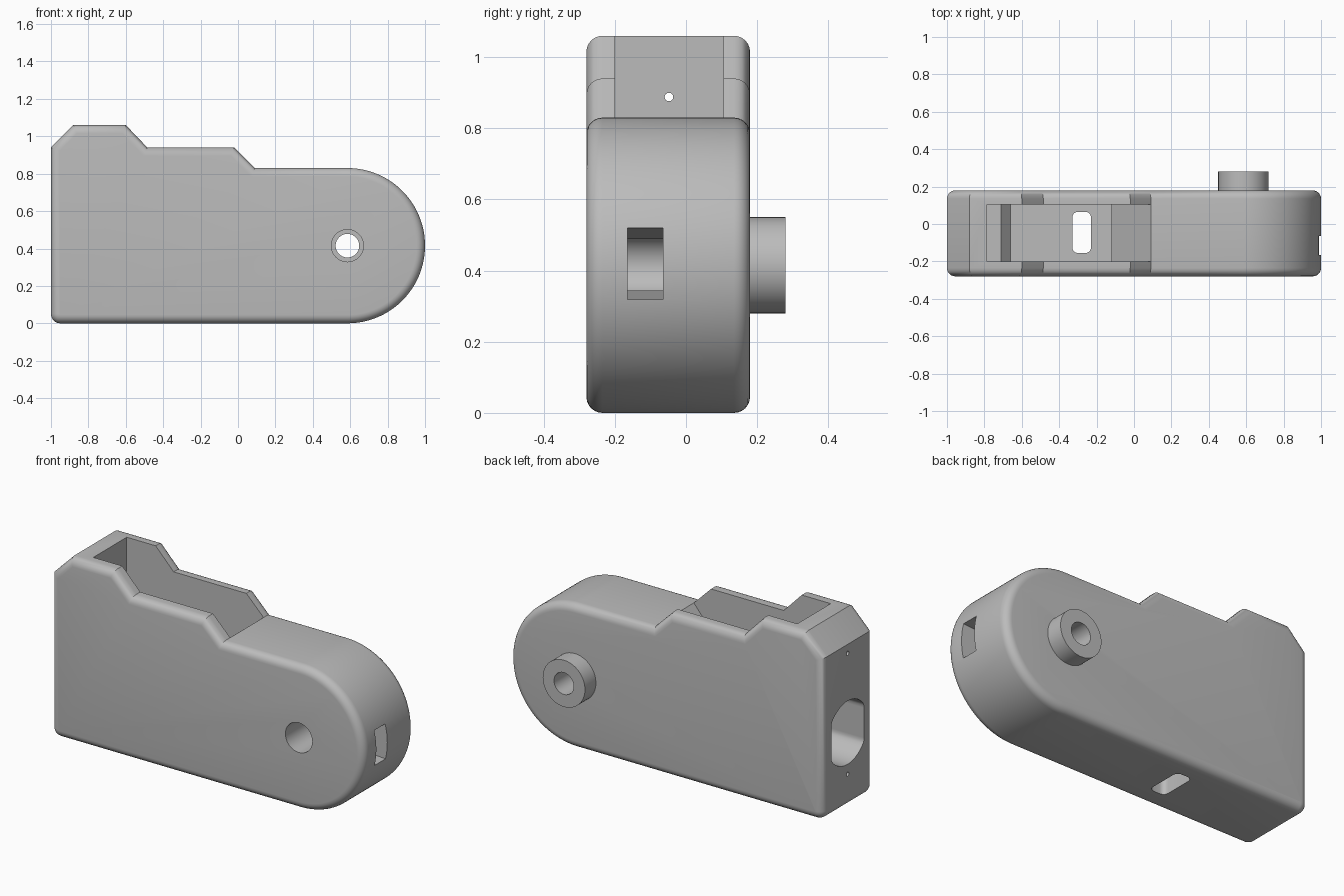
import bpy, bmesh
from math import sin, cos, pi, radians

cube = bpy.data.objects.get("Cube")
if cube:
    bpy.data.objects.remove(cube, do_unlink=True)

grey = bpy.data.materials.new("plain grey")
grey.use_nodes = True
GREY = (0.5, 0.5, 0.5, 1)
grey.diffuse_color = GREY
grey.node_tree.nodes["Principled BSDF"].inputs["Base Color"].default_value = GREY


def arc(cx, cy, r, start, end, n):
    steps = [radians(start + (end - start) * i / n) for i in range(n + 1)]
    return [(cx + r * cos(t), cy + r * sin(t)) for t in steps]


def circle(cx, cy, r, n=64):
    return arc(cx, cy, r, 0, 360, n)[:-1]


def rounded_box(x0, x1, y0, y1, r):
    return (arc(x1 - r, y1 - r, r, 0, 90, 6) + arc(x0 + r, y1 - r, r, 90, 180, 6)
            + arc(x0 + r, y0 + r, r, 180, 270, 6) + arc(x1 - r, y0 + r, r, 270, 360, 6))


def extrude(name, points, axis, a, b):
    """Prism of a 2D outline, running from a to b along the axis."""
    place = {"x": lambda u, v, d: (d, u, v),
             "y": lambda u, v, d: (u, d, v),
             "z": lambda u, v, d: (u, v, d)}[axis]
    bm = bmesh.new()
    rings = [[bm.verts.new(place(u, v, d)) for u, v in points] for d in (a, b)]
    bm.faces.new(rings[0])
    bm.faces.new(rings[1][::-1])
    n = len(points)
    for i in range(n):
        j = (i + 1) % n
        bm.faces.new((rings[0][i], rings[1][i], rings[1][j], rings[0][j]))
    bmesh.ops.recalc_face_normals(bm, faces=bm.faces[:])
    mesh = bpy.data.meshes.new(name)
    bm.to_mesh(mesh)
    bm.free()
    mesh.materials.append(grey)
    obj = bpy.data.objects.new(name, mesh)
    bpy.context.collection.objects.link(obj)
    return obj


def apply(obj, mod):
    bpy.ops.object.select_all(action="DESELECT")
    bpy.context.view_layer.objects.active = obj
    obj.select_set(True)
    bpy.ops.object.modifier_apply(modifier=mod.name)


def cut(obj, cutters):
    for cutter in cutters:
        mod = obj.modifiers.new("cut", "BOOLEAN")
        mod.operation = "DIFFERENCE"
        mod.solver = "EXACT"
        mod.object = cutter
        apply(obj, mod)


# Housing: stepped top, round end, softened front and back rims
PIVOT = (0.585, 0.415)
outline = [(-1, 0.94), (-0.88, 1.06), (-0.6, 1.06), (-0.485, 0.94), (-0.02, 0.94), (0.09, 0.83)]
outline += arc(*PIVOT, 0.415, 90, -90, 64)
outline += arc(-0.95, 0.05, 0.05, 270, 180, 8)
housing = extrude("housing", outline, "y", -0.28, 0.18)
bevel = housing.modifiers.new("rim", "BEVEL")
bevel.width = 0.045
bevel.segments = 6
bevel.limit_method = "ANGLE"
bevel.angle_limit = radians(60)
bevel.use_clamp_overlap = False
apply(housing, bevel)

# Pivot boss on the back
boss = extrude("pivot_boss", circle(*PIVOT, 0.135), "y", 0.175, 0.28)

# Open compartment with a ramp at one end and a ledge at the other
pocket = [(-0.785, 1.3), (-0.785, 0.16), (-0.71, 0.16), (-0.66, 0.1), (-0.12, 0.1),
          (-0.12, 0.58), (0.098, 0.84), (0.098, 1.3)]
compartment = extrude("compartment_cutter", pocket, "y", -0.2, 0.105)

# Pivot bore, wide from the front and narrow through the boss
bore = extrude("bore_cutter", circle(*PIVOT, 0.086), "y", -0.4, 0.1)
pin_hole = extrude("pin_hole_cutter", circle(*PIVOT, 0.063), "y", 0, 0.4)

# Flared slot from the round end into the bore
slot = extrude("end_slot_cutter", [(1.1, 0.31), (1.1, 0.53), (0.62, 0.488), (0.62, 0.345)],
               "y", -0.165, -0.065)

# Slot in the floor
floor_slot = extrude("floor_slot_cutter", rounded_box(-0.33, -0.23, -0.155, 0.065, 0.03), "z", -0.1, 0.2)

# Flat-sided round opening and two screw holes in the square end
MID = -0.048
opening = [(min(max(y, MID - 0.148), MID + 0.148), z) for y, z in circle(MID, 0.43, 0.183)]
end_opening = extrude("end_opening_cutter", opening, "x", -1.2, -0.7)
screws = [extrude("screw_hole_cutter", circle(MID, z, 0.012, 16), "x", -1.2, -0.7) for z in (0.888, 0.19)]

cutters = [compartment, bore, pin_hole, slot, floor_slot, end_opening] + screws
cut(housing, cutters)
cut(boss, [pin_hole])
for cutter in cutters:
    bpy.data.objects.remove(cutter, do_unlink=True)

for obj in (housing, boss):
    bpy.ops.object.select_all(action="DESELECT")
    bpy.context.view_layer.objects.active = obj
    obj.select_set(True)
    bpy.ops.object.shade_smooth_by_angle(angle=radians(30))
